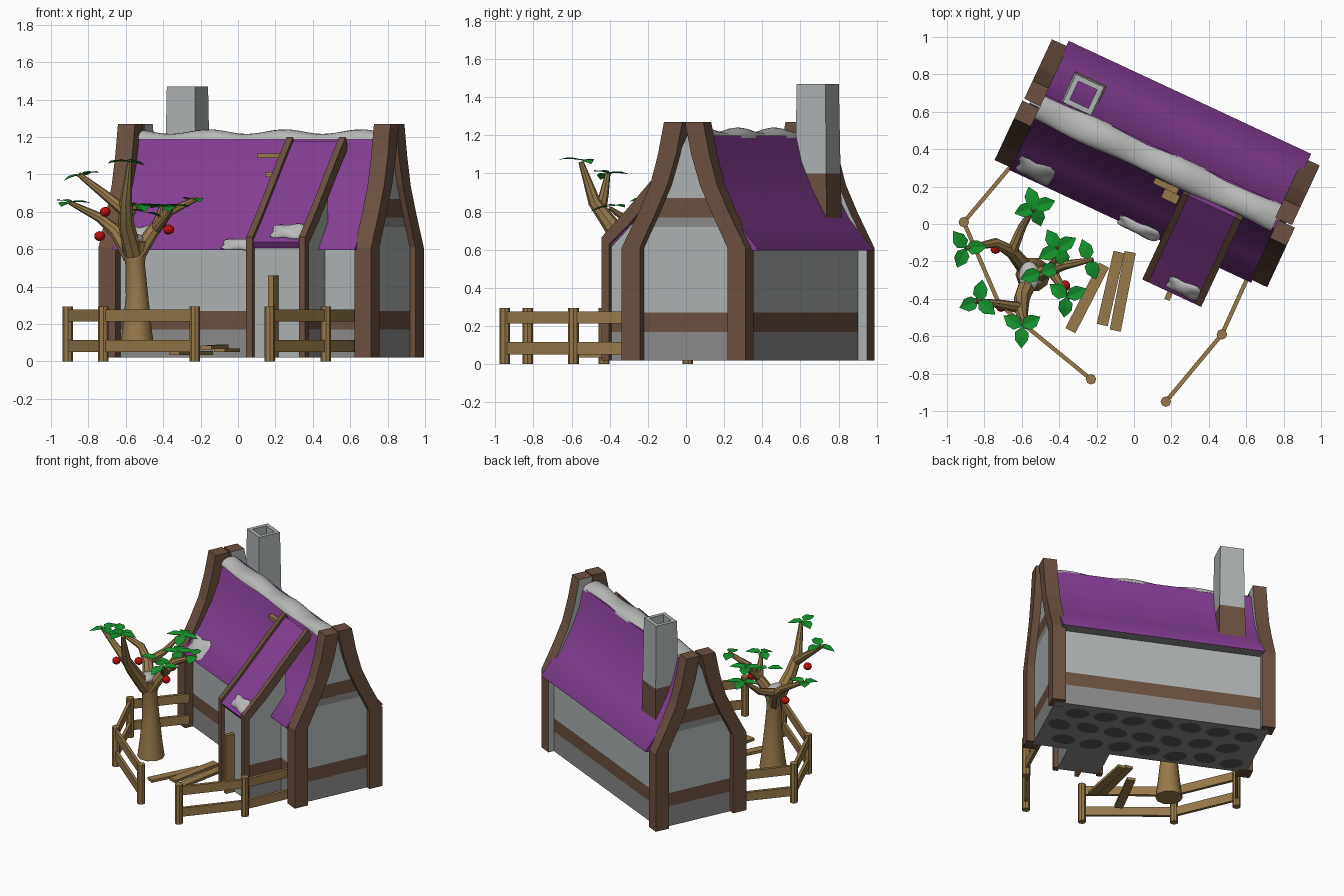
import bpy, bmesh, math, random
from mathutils import Vector, Matrix

if "Cube" in bpy.data.objects:
    bpy.data.objects.remove(bpy.data.objects["Cube"])
random.seed(4)
ROT = Matrix.Rotation(math.radians(-25), 4, 'Z')   # the house stands turned on the plot
ID = Matrix()
VC = 0.36                                          # ridge position, local y

def mat(name, r, g, b):
    m = bpy.data.materials.new(name)
    m.diffuse_color = (r, g, b, 1)
    m.use_nodes = True
    m.node_tree.nodes["Principled BSDF"].inputs["Base Color"].default_value = m.diffuse_color
    return m

PURPLE = mat("purple_roof", .235, .048, .296)
LIGHT = mat("light_plaster", .42, .445, .445)
MID = mat("grey_stone", .25, .255, .25)
BLACK = mat("dark_stone", .10, .10, .10)
BROWN = mat("brown_timber", .15, .082, .052)
TAN = mat("tan_wood", .31, .195, .07)
GREEN = mat("green_leaf", .007, .29, .025)
RED = mat("red_apple", .50, .004, .004)
SNOW = mat("snow", .49, .50, .49)

def finish(bm, name, mats, M=ID, rule=None, smooth=False):
    bmesh.ops.recalc_face_normals(bm, faces=bm.faces)
    if rule:
        for f in bm.faces:
            f.material_index = rule(f.normal, f.calc_center_median())
    me = bpy.data.meshes.new(name)
    bm.to_mesh(me)
    bm.free()
    me.transform(M)
    for m in mats:
        me.materials.append(m)
    ob = bpy.data.objects.new(name, me)
    bpy.context.collection.objects.link(ob)
    if smooth:
        bpy.context.view_layer.objects.active = ob
        ob.select_set(True)
        bpy.ops.object.shade_smooth_by_angle(angle=math.radians(40))
        ob.select_set(False)
    return ob

def prism(name, pts, u0, u1, mats, rule=None, cuts=(), M=ROT, smooth=False):
    """Profile in (y, z) pushed along x; cuts are heights where colours change."""
    bm = bmesh.new()
    a = [bm.verts.new((u0, y, z)) for y, z in pts]
    b = [bm.verts.new((u1, y, z)) for y, z in pts]
    bm.faces.new(a)
    bm.faces.new(b)
    for i in range(len(pts)):
        j = (i + 1) % len(pts)
        bm.faces.new((a[i], a[j], b[j], b[i]))
    for z in cuts:
        bmesh.ops.bisect_plane(bm, geom=bm.verts[:] + bm.edges[:] + bm.faces[:],
                               plane_co=(0, 0, z), plane_no=(0, 0, 1))
    return finish(bm, name, mats, M, rule, smooth)

def tube(name, path, mats, sides=8, smooth=True):
    """Tapered tube through (x, y, z, radius) points."""
    bm = bmesh.new()
    P = [Vector(p[:3]) for p in path]
    rings = []
    for i, p in enumerate(P):
        t = (P[min(i + 1, len(P) - 1)] - P[max(i - 1, 0)]).normalized()
        q = Vector((0, 0, 1)).rotation_difference(t)
        rings.append([bm.verts.new(p + q @ Vector((math.cos(k * math.tau / sides), math.sin(k * math.tau / sides), 0)) * path[i][3])
                      for k in range(sides)])
    for r, s in zip(rings, rings[1:]):
        for k in range(sides):
            bm.faces.new((r[k], r[(k + 1) % sides], s[(k + 1) % sides], s[k]))
    bm.faces.new(rings[0])
    bm.faces.new(rings[-1])
    return finish(bm, name, mats, smooth=smooth)

def board(name, p, q, thick, height, mats, M=ID):
    """Board with its centre line running from p to q."""
    p, q = Vector(p), Vector(q)
    d = q - p
    bm = bmesh.new()
    bmesh.ops.create_cube(bm, size=1, matrix=Matrix.Translation((p + q) / 2) @ d.to_track_quat('X', 'Z').to_matrix().to_4x4()
                          @ Matrix.Diagonal((d.length, thick, height, 1)))
    return finish(bm, name, mats, M)

def blob(name, c, size, tilt, m, M=ROT, sub=3, bump=0.0):
    bm = bmesh.new()
    bmesh.ops.create_icosphere(bm, subdivisions=sub, radius=1)
    for v in bm.verts:
        v.co *= 1 + bump * math.sin(4 * v.co.x + 2) * math.cos(3 * v.co.y)
    bm.transform(Matrix.Translation(c) @ Matrix.Rotation(math.radians(tilt), 4, 'X') @ Matrix.Diagonal((*size, 1)))
    return finish(bm, name, [m], M, smooth=True)

def both(half):
    return [(VC + w, z) for w, z in half] + [(VC - w, z) for w, z in reversed(half)]

# house body with banded walls and stone underside
def wall_rule(n, c):
    if n.z < -.9: return 1
    if .17 < c.z < .27 or (.77 < c.z < .87 and abs(n.x) > .9): return 2
    return 1 if c.z < .17 or (.72 < c.z < .77 and abs(n.x) > .9) else 0
BANDS = (.17, .27, .72, .77, .87)
WALLS = [LIGHT, MID, BROWN]
prism("house_body", both([(.30, .02), (.30, .62), (.20, .78), (.12, .92), (.06, 1.1), (.01, 1.2)]),
      -.78, .735, WALLS, wall_rule, BANDS)
for i in range(7):
    for j in range(3):
        bm = bmesh.new()
        bmesh.ops.create_circle(bm, cap_ends=True, segments=10, radius=1, matrix=Matrix.Translation(
            (-.65 + i * .20 + (j % 2) * .08, VC - .19 + j * .19 + random.uniform(-.02, .02), .017))
            @ Matrix.Rotation(random.uniform(-.6, .6), 4, 'Z') @ Matrix.Diagonal((.085, .065, 1, 1)))
        finish(bm, "underside_stone", [BLACK], ROT)

# main roof, its underside grey
prism("main_roof", both([(.38, .595), (.38, .605), (.25, .76), (.155, .93), (.10, 1.06), (.065, 1.2)]),
      -.73, .70, [PURPLE, MID], lambda n, c: 1 if n.z < -.5 else 0, smooth=True)

# curved gable timbers, plastered on the inner side at the back
OUT = [(.365, .02), (.365, .61), (.27, .79), (.20, .94), (.155, 1.1), (.12, 1.27)]
INN = [(.014, 1.27), (.05, 1.1), (.10, .94), (.17, .79), (.26, .61), (.26, .02)]
for name, s, inner, v, u0, u1 in (("right_front", -1, -1, .36, .69, .788), ("right_back", 1, -1, .338, .67, .768),
                                  ("left_front", -1, 1, .36, -.82, -.72), ("left_back", 1, 1, .345, -.815, -.72)):
    prism(name + "_gable_timber", [(v + s * w, z) for w, z in OUT + INN], u0, u1, [BROWN, LIGHT],
          lambda n, c: 1 if s > 0 and n.x * inner > .9 else 0)

# porch: body, sloping roof, two bent edge timbers, door
prism("porch_body", [(-.225, .02), (.1, .02), (.1, .95), (-.1, .77), (-.225, .64)], .19, .485,
      WALLS, lambda n, c: 0 if n.y < -.9 else wall_rule(n, c), BANDS[:2])
SL = [(.26, 1.2), (.14, 1.075), (.03, .955), (-.115, .80), (-.25, .665)]
prism("porch_roof", [(y, z - .025) for y, z in SL] + [(y + .03, z - .065) for y, z in reversed(SL)],
      .185, .49, [PURPLE])
for name, u in (("left", .165), ("right", .475)):
    prism(f"porch_{name}_timber", SL + [(-.25, .02), (-.205, .02), (-.205, .63)]
          + [(y + .03, z - .06) for y, z in reversed(SL[:-1])], u, u + .038, [BROWN])
board("door", (.33, -.228, .02), (.33, -.228, .46), .13, .03, [TAN], ROT)

# chimney: tapered hollow square, brown foot
bm = bmesh.new()
rings = [[bm.verts.new((-.537 + x * h, .512 + y * h, z)) for x, y in ((-1, -1), (1, -1), (1, 1), (-1, 1))]
         for h, z in ((.095, .75), (.090, 1.0), (.083, 1.47), (.055, 1.47), (.055, .8))]
for r, s in zip(rings, rings[1:]):
    for k in range(4):
        bm.faces.new((r[k], r[(k + 1) % 4], s[(k + 1) % 4], s[k]))
finish(bm, "chimney", [LIGHT, BROWN], ROT, lambda n, c: 1 if c.z < .95 else 0)

# wavy snow along the ridge
bm = bmesh.new()
rows = []
for i in range(41):
    u = -.72 + i * 1.40 / 40
    wave = .012 * math.sin(u * 14)
    wid = .074 + .005 * math.sin(u * 11)
    rows.append([bm.verts.new((u, VC - .008 + wid * math.cos(a), 1.187 + (.042 + wave) * math.sin(a)))
                 for a in (k * math.pi / 8 for k in range(9))])
for r, s in zip(rows, rows[1:]):
    for k in range(9):
        bm.faces.new((r[k], r[(k + 1) % 9], s[(k + 1) % 9], s[k]))
bm.faces.new(rows[0])
bm.faces.new(rows[-1])
finish(bm, "ridge_snow", [SNOW], ROT, smooth=True)

# snow patches
blob("left_eave_snow", (-.60, .04, .665), (.13, .085, .022), 51, SNOW, bump=.25)
blob("middle_eave_snow", (.03, -.01, .625), (.14, .045, .022), 45, SNOW, bump=.25)
blob("porch_snow", (.385, -.20, .695), (.11, .055, .022), 47, SNOW, bump=.25)
blob("tree_snow", (-.56, -.28, .655), (.055, .08, .03), 0, SNOW, ID)

# loose boards on the roof beside the porch
board("roof_board_upper", (.00, .265, 1.10), (.14, .265, 1.10), .05, .025, [TAN], ROT)
board("roof_board_lower", (.07, .215, 1.00), (.16, .215, 1.00), .05, .025, [TAN], ROT)

# path boards
for a, b in (((-.16, -.22, .045), (-.34, -.57, .045)), ((-.08, -.15, .08), (-.17, -.54, .075)),
             ((-.02, -.15, .06), (-.10, -.57, .06))):
    board("path_board", a, b, .06, .02, [TAN])

# fence: round posts and two rails
def fence(points, posts):
    for x, y in posts:
        tube("fence_post", [(x, y, 0, .028), (x, y, .295, .028)], [TAN])
    for (x, y), (s, t) in zip(points, points[1:]):
        for z in (.083, .245):
            board("fence_rail", (x, y, z), (s, t, z), .022, .065, [TAN])
L = [(-.64, .33), (-.91, .01), (-.72, -.43), (-.23, -.83)]
R = [(.17, -.95), (.47, -.59), (.62, -.26)]
fence(L, L[1:])
fence(R, R[:2])

# tree trunk and branches
tube("tree_trunk", [(-.54, -.27, .06, .094), (-.54, -.27, .18, .078), (-.54, -.27, .35, .060),
                    (-.55, -.27, .52, .052), (-.555, -.275, .64, .07)], [TAN], 10)
for path in (
    [(-.56, -.30, .58, .05), (-.60, -.40, .74, .043), (-.60, -.48, .85, .033), (-.58, -.55, 1.06, .014)],
    [(-.60, -.45, .80, .032), (-.71, -.43, .89, .025), (-.85, -.41, 1.0, .014)],
    [(-.57, -.25, .56, .046), (-.65, -.15, .69, .036), (-.74, -.10, .77, .026), (-.90, -.13, .85, .012)],
    [(-.65, -.14, .70, .032), (-.60, -.02, .74, .024), (-.54, .08, .84, .012)],
    [(-.54, -.28, .57, .046), (-.46, -.25, .69, .036), (-.37, -.22, .80, .026), (-.22, -.19, .87, .012)],
    [(-.44, -.24, .72, .03), (-.42, -.18, .78, .02), (-.41, -.12, .83, .01)],
    [(-.44, -.25, .71, .03), (-.39, -.33, .77, .02), (-.35, -.40, .82, .01)]):
    tube("tree_branch", path, [TAN])

# broad leaves in fans at the branch tips
def leaves(c, n, turn):
    bm = bmesh.new()
    for k in range(n):
        M = Matrix.Translation(c) @ Matrix.Rotation(turn + k * math.tau / n, 4, 'Z') @ Matrix.Rotation(random.uniform(-.2, .3), 4, 'Y')
        v = [bm.verts.new(M @ Vector(p)) for p in ((0, 0, 0), (.03, .036, .008), (.07, .036, .006), (.115, 0, -.01),
                                                    (.07, -.036, .006), (.03, -.036, .008), (.055, 0, 0))]
        for i in range(6):
            bm.faces.new((v[i], v[(i + 1) % 6], v[6]))
    finish(bm, "leaf_cluster", [GREEN])
for c, n, turn in (((-.60, -.55, 1.07), 3, .5), ((-.83, -.41, 1.0), 3, 1.4), ((-.90, -.13, .85), 3, 2.2),
                   ((-.53, .09, .84), 4, .3), ((-.41, -.13, .83), 4, .5), ((-.36, -.39, .83), 3, .4),
                   ((-.24, -.19, .87), 2, 1.9), ((-.50, -.26, .80), 2, .3)):
    leaves(Vector(c), n, turn)

# apples
for c in ((-.71, -.44, .80), (-.74, -.13, .67), (-.37, -.33, .705), (-.41, -.20, .74)):
    blob("apple", c, (.03, .03, .027), 0, RED, ID, 2)
